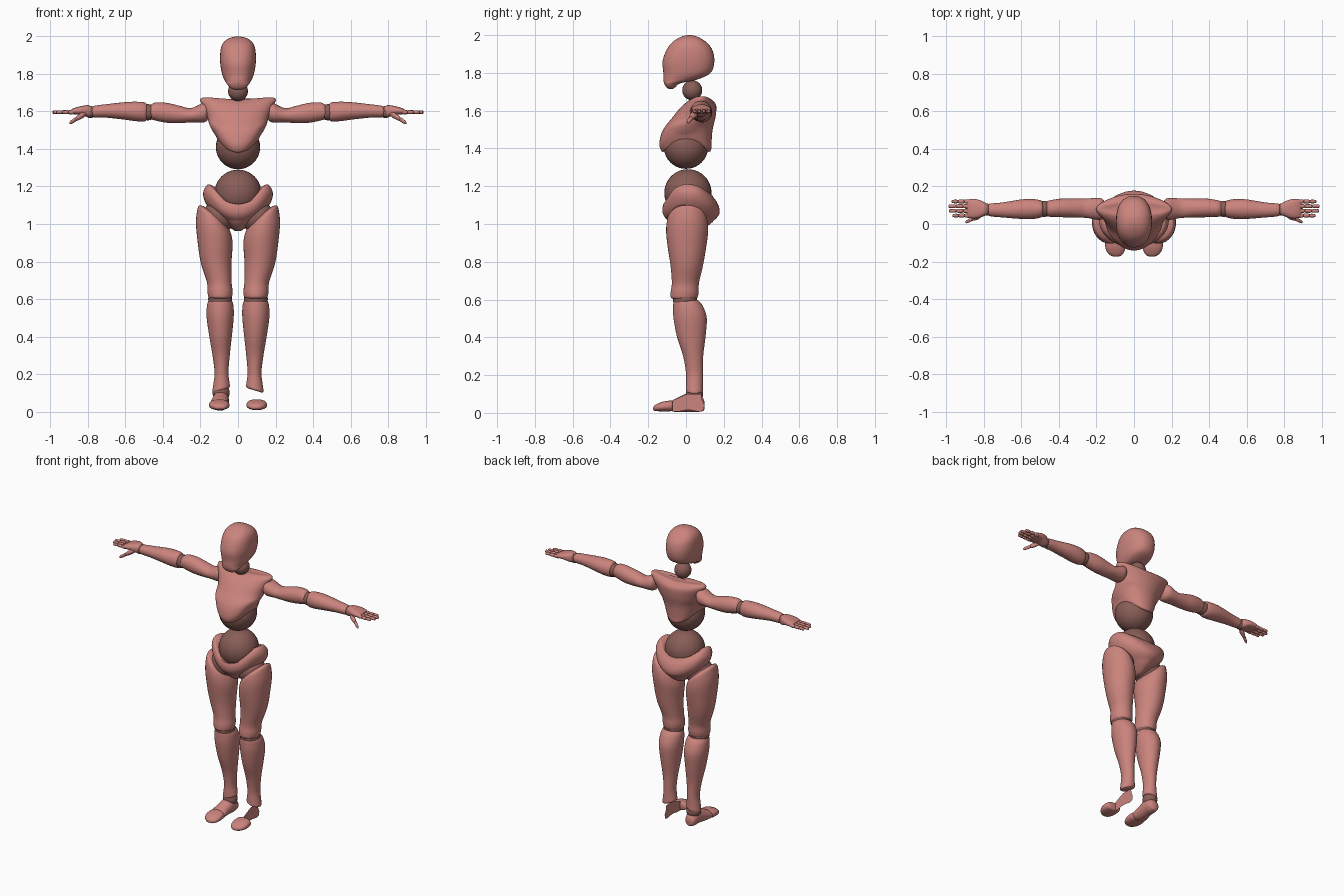
import bpy, bmesh, math
from mathutils import Vector


def material(name, color):
    m = bpy.data.materials.new(name)
    m.diffuse_color = color
    return m


SKIN = material("body_pink", (0.60, 0.23, 0.205, 1))
JOINT = material("joint_dark", (0.25, 0.11, 0.095, 1))


def finish(name, bm, mat, sharp=50):
    bmesh.ops.recalc_face_normals(bm, faces=bm.faces[:])
    me = bpy.data.meshes.new(name)
    bm.to_mesh(me)
    bm.free()
    me.materials.append(mat)
    for p in me.polygons:
        p.use_smooth = True
    me.set_sharp_from_angle(angle=math.radians(sharp))
    ob = bpy.data.objects.new(name, me)
    bpy.context.collection.objects.link(ob)
    return ob


def smooth_path(st, n):
    """Catmull-Rom through the stations."""
    st = [Vector(s) for s in st]
    out = []
    for i in range(len(st) - 1):
        p0, p1, p2, p3 = st[max(i - 1, 0)], st[i], st[i + 1], st[min(i + 2, len(st) - 1)]
        for k in range(n):
            t = k / n
            out.append(0.5 * (2 * p1 + (p2 - p0) * t + (2 * p0 - 5 * p1 + 4 * p2 - p3) * t * t
                              + (3 * p1 - p0 - 3 * p2 + p3) * t ** 3))
    return out + [st[-1]]


def loft(name, stations, axis="z", side=1, warp=None, power=2.0, seg=36, n=5, mat=SKIN):
    """Oval rings (position, centre a, centre b, radius a, radius b) along an axis."""
    bm = bmesh.new()
    rings = []
    for t, a, b, ra, rb in smooth_path(stations, n):
        ring = []
        for k in range(seg):
            c, s = math.cos(math.tau * k / seg), math.sin(math.tau * k / seg)
            u = a + max(ra, 0.001) * math.copysign(abs(c) ** (2 / power), c)
            v = b + max(rb, 0.001) * math.copysign(abs(s) ** (2 / power), s)
            co = {"z": (u, v, t), "x": (t, u, v), "y": (u, t, v)}[axis]
            co = warp(*co) if warp else co
            ring.append(bm.verts.new((co[0] * side, co[1], co[2])))
        rings.append(ring)
    for r, q in zip(rings, rings[1:]):
        for k in range(seg):
            j = (k + 1) % seg
            bm.faces.new((r[k], r[j], q[j], q[k]))
    bm.faces.new(rings[0])
    bm.faces.new(rings[-1])
    return finish(name, bm, mat)


def ball(name, loc, r):
    bm = bmesh.new()
    bmesh.ops.create_uvsphere(bm, u_segments=32, v_segments=20, radius=r)
    bmesh.ops.translate(bm, vec=loc, verts=bm.verts[:])
    return finish(name, bm, JOINT)


def ramp(v, lo, hi):
    return min(max((v - lo) / (hi - lo), 0), 1)


# Head and neck
loft("head", [(1.715, 0, -.08, .015, .01), (1.725, 0, -.08, .04, .025), (1.745, 0, -.073, .058, .043),
              (1.765, 0, -.03, .07, .09), (1.80, 0, .005, .085, .125), (1.86, 0, .013, .095, .137),
              (1.92, 0, .018, .094, .122), (1.96, 0, .018, .083, .093), (1.985, 0, .018, .058, .057),
              (1.997, 0, .018, .027, .025), (2.0, 0, .018, .001, .001)], power=2.3, seg=48)
ball("neck_joint", (0, .033, 1.708), .053)

# Chest shell, lower edge rising at the sides
loft("chest", [(1.43, 0, 0, .08, .08), (1.385, 0, 0, .098, .115), (1.39, 0, 0, .112, .132),
               (1.43, 0, -.003, .13, .138), (1.50, 0, .01, .15, .131), (1.57, 0, .045, .163, .112),
               (1.63, 0, .07, .188, .09), (1.66, 0, .078, .202, .066), (1.674, 0, .08, .188, .04),
               (1.672, 0, .08, .14, .018)], seg=48,
     warp=lambda x, y, z: (x, y, z + .08 * min((x / .12) ** 2, 1) * ramp(z, 1.55, 1.38)
                           - .012 * ramp(z, 1.6, 1.67) * (1 - min(abs(x) / .15, 1))))
ball("waist_upper_joint", (0, 0, 1.41), .118)

# Pelvis shell, upper edge dipping at front and back
def pelvis_warp(x, y, z):
    dip = (.105 if y < 0 else .06) * max(1 - (x / .17) ** 2, 0)
    return x, y, z - dip * ramp(z, 1.02, 1.2) * min(abs(y) / .1, 1)


loft("pelvis", [(.962, 0, .02, .015, .04), (.975, 0, .02, .034, .07), (1.01, 0, .025, .075, .115),
                (1.06, 0, .03, .13, .143), (1.11, 0, .027, .172, .15), (1.16, 0, .02, .186, .145),
                (1.20, 0, .012, .172, .134), (1.212, 0, .01, .15, .125), (1.19, 0, .01, .11, .1)],
     warp=pelvis_warp, seg=48)
ball("waist_lower_joint", (0, .01, 1.165), .125)

for s, tag in ((1, "left"), (-1, "right")):
    # Arm
    loft("upper_arm_" + tag, [(.155, .08, 1.6, .035, .035), (.18, .08, 1.595, .058, .053),
                              (.25, .084, 1.58, .052, .038), (.31, .085, 1.584, .05, .046),
                              (.38, .086, 1.593, .05, .053), (.44, .083, 1.6, .045, .048),
                              (.468, .081, 1.597, .038, .036), (.475, .081, 1.597, .025, .025)],
         "x", s)
    ball("elbow_joint_" + tag, (.48 * s, .081, 1.596), .043)
    loft("forearm_" + tag, [(.484, .08, 1.597, .03, .035), (.495, .08, 1.598, .045, .05),
                            (.54, .08, 1.6, .053, .052), (.60, .079, 1.603, .052, .047),
                            (.70, .075, 1.603, .04, .036), (.765, .075, 1.6, .034, .031),
                            (.78, .076, 1.598, .026, .024)], "x", s)
    ball("wrist_joint_" + tag, (.787 * s, .077, 1.597), .032)
    # Hand
    loft("palm_" + tag, [(.785, .078, 1.6, .03, .028), (.80, .08, 1.602, .038, .032),
                         (.835, .081, 1.605, .05, .024), (.87, .082, 1.602, .051, .018),
                         (.89, .082, 1.599, .046, .011)], "x", s, power=2.5)
    for i, (y, tip) in enumerate(((.045, .968), (.07, .986), (.095, .99), (.12, .972))):
        start, step = .872, (tip - .872) / 3
        for k in range(3):
            x0, x1 = start + k * step, start + (k + 1) * step
            r = .0115 - .001 * k
            loft(f"finger_{i + 1}_{k + 1}_{tag}",
                 [(x0, y, 1.597, r * .5, r * .5), (x0 + .005, y, 1.597, r, r),
                  (x1 - .005, y, 1.596, r * .92, r * .9), (x1, y, 1.596, r * .45, r * .45)],
                 "x", s, seg=14, n=3)
    loft("thumb_base_" + tag, [(.81, .055, 1.59, .012, .012), (.83, .043, 1.58, .018, .017),
                               (.86, .029, 1.563, .012, .013), (.866, .027, 1.559, .005, .006)],
         "x", s, seg=18)
    loft("thumb_tip_" + tag, [(.86, .027, 1.56, .005, .006), (.867, .025, 1.557, .011, .012),
                              (.89, .013, 1.543, .009, .01), (.899, .01, 1.538, .003, .004)],
         "x", s, seg=18)

    # Leg
    ball("hip_joint_" + tag, (.105 * s, .005, 1.035), .088)
    loft("thigh_" + tag, [(.602, .095, -.01, .05, .055), (.61, .095, -.01, .062, .07),
                          (.64, .096, -.007, .067, .074), (.69, .1, -.003, .066, .072),
                          (.78, .115, .004, .08, .086), (.88, .122, .005, .092, .102),
                          (.96, .127, .006, .097, .111), (1.02, .128, .006, .088, .106),
                          (1.045, .13, .006, .073, .09), (1.055, .13, .006, .05, .065)],
         "z", s, warp=lambda x, y, z: (x, y, z + .75 * (x - .13) * ramp(z, .84, 1.03)))
    ball("knee_joint_" + tag, (.095 * s, -.005, .6), .064)
    loft("shin_" + tag, [(.112, .09, .045, .035, .035), (.12, .09, .045, .046, .045),
                         (.15, .089, .045, .043, .045), (.21, .088, .045, .037, .045),
                         (.30, .09, .038, .046, .053), (.40, .093, .028, .06, .075),
                         (.50, .095, .022, .072, .088), (.56, .095, .012, .071, .08),
                         (.59, .095, .003, .063, .068), (.598, .095, .002, .05, .055)],
         "z", s, warp=lambda x, y, z: (x, y, z - .3 * (x - .09) * ramp(z, .2, .12)))
    loft("toe_" + tag, [(-.068, .1, .036, .036, .02), (-.078, .1, .037, .051, .028),
                        (-.12, .1, .034, .054, .026), (-.15, .098, .029, .045, .02),
                        (-.168, .096, .025, .028, .013), (-.174, .096, .023, .01, .005)],
         "y", s, power=2.4)

# Solid foot on one side
ball("ankle_joint_right", (-.09, .045, .1), .046)
loft("foot_right", [(.098, .09, .04, .015, .018), (.09, .09, .044, .031, .034),
                    (.06, .09, .055, .041, .05), (.02, .092, .058, .043, .052),
                    (-.03, .098, .046, .047, .041), (-.07, .1, .037, .05, .03),
                    (-.08, .1, .036, .036, .02)], "y", -1)

# Foot on the other side is a flat sheet in side profile
outline = [(.005, .1), (.08, .1), (.085, .07), (.098, .04), (.092, .012), (.07, .006), (.03, .014),
           (0, .015), (-.04, .007), (-.075, .008), (-.083, .05), (-.07, .066), (-.03, .085)]
bm = bmesh.new()
bm.faces.new([bm.verts.new((.092, y, z)) for y, z in outline])
finish("foot_left", bm, SKIN)
